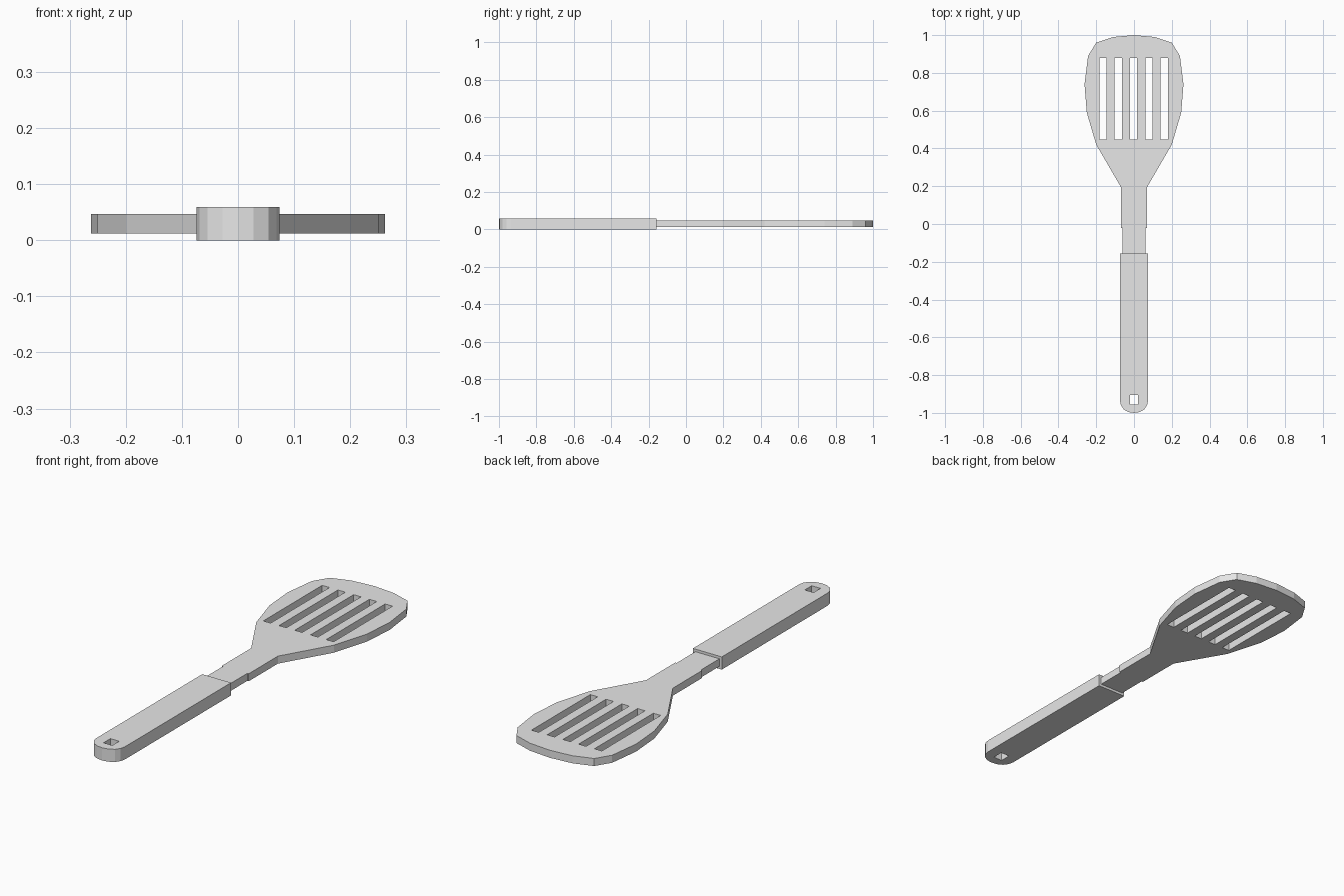
import bpy

cube = bpy.data.objects.get("Cube")
if cube:
    bpy.data.objects.remove(cube, do_unlink=True)

grey = bpy.data.materials.new("plain grey")
grey.use_nodes = True
colour = (0.8, 0.8, 0.8, 1)
grey.diffuse_color = colour
grey.node_tree.nodes["Principled BSDF"].inputs["Base Color"].default_value = colour


def mirrored(half):
    """Close a right-hand half outline with its reflection."""
    return half + [(-x, y) for x, y in reversed(half) if x > 0]


def rectangle(cx, width, y0, y1):
    x0, x1 = cx - width / 2, cx + width / 2
    return [(x0, y0), (x1, y0), (x1, y1), (x0, y1)]


def plate(name, loops, z0, z1):
    """Extrude a flat outline; the loops after the first become holes."""
    curve = bpy.data.curves.new(name, "CURVE")
    curve.dimensions = "2D"
    curve.fill_mode = "BOTH"
    curve.extrude = (z1 - z0) / 2
    for loop in loops:
        spline = curve.splines.new("POLY")
        spline.points.add(len(loop) - 1)
        for point, (x, y) in zip(spline.points, loop):
            point.co = (x, y, 0, 1)
        spline.use_cyclic_u = True
        spline.use_smooth = False
    curve.materials.append(grey)
    obj = bpy.data.objects.new(name, curve)
    obj.location.z = (z0 + z1) / 2
    bpy.context.collection.objects.link(obj)
    bpy.ops.object.select_all(action="DESELECT")
    obj.select_set(True)
    bpy.context.view_layer.objects.active = obj
    bpy.ops.object.convert(target="MESH")
    bpy.ops.object.shade_flat()


# Slotted blade with its tapering neck
blade = mirrored([
    (0, 1), (0.11, 0.99), (0.2, 0.96), (0.243, 0.89), (0.262, 0.74),
    (0.25, 0.59), (0.2, 0.42), (0.069, 0.195), (0.069, -0.02),
    (0.062, -0.02), (0.062, -0.16),
])
slots = [rectangle(-0.002 + i * 0.081, 0.038, 0.447, 0.88) for i in range(-2, 3)]
plate("slotted_blade", [blade] + slots, 0.012, 0.047)

# Thick grip with a rounded end and a hanging hole
grip = mirrored([
    (0.074, -0.157), (0.074, -0.935), (0.069, -0.96),
    (0.054, -0.982), (0.028, -0.996), (0, -1),
])
plate("handle_grip", [grip, rectangle(0, 0.045, -0.956, -0.905)], 0, 0.059)
